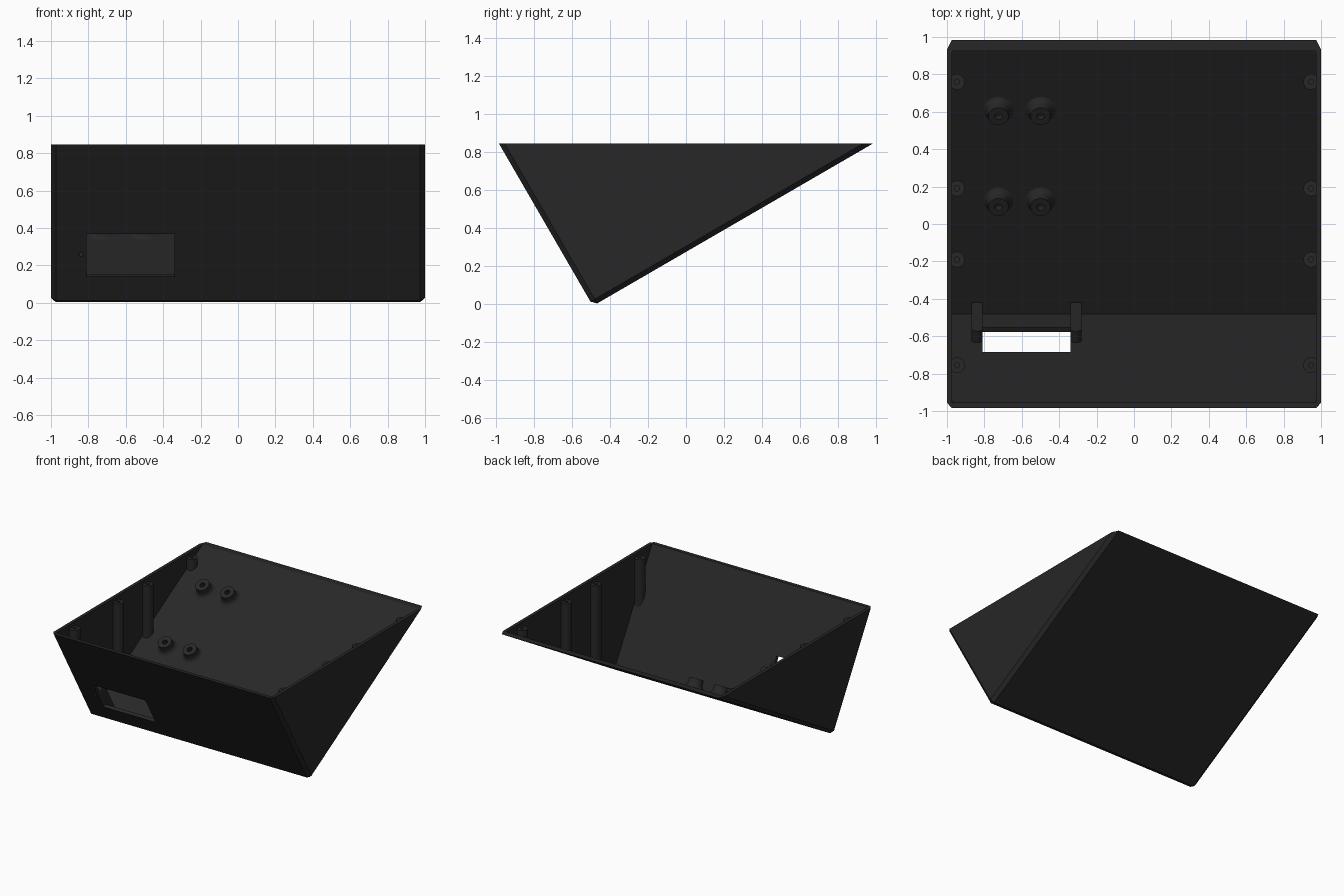
import bpy, bmesh, math
from mathutils import Matrix, Vector

if "Cube" in bpy.data.objects:
    bpy.data.objects.remove(bpy.data.objects["Cube"])

black = bpy.data.materials.new("matte black")
black.diffuse_color = (0.02, 0.02, 0.02, 1)
black.use_nodes = True
black.node_tree.nodes["Principled BSDF"].inputs["Base Color"].default_value = black.diffuse_color

TOP, WALL = 0.845, 0.027
CORNER = Vector((0, -0.49, -0.01))          # sharp bottom corner of the wedge
FRONT, BACK = -0.985, 0.985                 # rim ends
WALL_FRAME = Matrix.Translation(CORNER) @ Matrix.Rotation(math.radians(120), 4, 'X')
SLOPE = Matrix.Rotation(math.radians(30), 4, 'X')


def finish(bm, name, smooth=False):
    bmesh.ops.recalc_face_normals(bm, faces=bm.faces)
    me = bpy.data.meshes.new(name)
    bm.to_mesh(me)
    bm.free()
    me.materials.append(black)
    ob = bpy.data.objects.new(name, me)
    bpy.context.collection.objects.link(ob)
    if smooth:
        bpy.ops.object.select_all(action='DESELECT')
        ob.select_set(True)
        bpy.context.view_layer.objects.active = ob
        bpy.ops.object.shade_smooth_by_angle(angle=math.radians(35))
    return ob


def extrude(points, vec):
    """Solid from a closed outline swept along a vector."""
    bm = bmesh.new()
    face = bm.faces.new([bm.verts.new(p) for p in points])
    out = bmesh.ops.extrude_face_region(bm, geom=[face], use_keep_orig=True)
    verts = [v for v in out["geom"] if isinstance(v, bmesh.types.BMVert)]
    bmesh.ops.translate(bm, verts=verts, vec=vec)
    return bm


def lathe(profile, n=32):
    """Rings of (radius, z) points around the z axis."""
    bm = bmesh.new()
    rings = [[bm.verts.new((r * math.cos(2 * math.pi * i / n),
                            r * math.sin(2 * math.pi * i / n), z))
              for i in range(n)] for r, z in profile]
    for a, b in zip(rings, rings[1:]):
        for i in range(n):
            j = (i + 1) % n
            bm.faces.new((a[i], a[j], b[j], b[i]))
    bm.faces.new(rings[0])
    return bm, rings[-1]


def cut(ob, cutters):
    for c in cutters:
        m = ob.modifiers.new("cut", 'BOOLEAN')
        m.object, m.operation, m.solver = c, 'DIFFERENCE', 'EXACT'
    bpy.context.view_layer.update()
    me = bpy.data.meshes.new_from_object(
        ob.evaluated_get(bpy.context.evaluated_depsgraph_get()))
    ob.modifiers.clear()
    ob.data = me


def wedge(half, corner, front, back, top):
    pts = [(-half, front, top), (-half, corner.y, corner.z), (-half, back, top)]
    return extrude(pts, (2 * half, 0, 0))


# Outer wedge with chamfered edges everywhere but the rim
bm = wedge(1.0, CORNER, FRONT, BACK, TOP)
edges = [e for e in bm.edges if min(v.co.z for v in e.verts) < 0.5]
bmesh.ops.bevel(bm, geom=edges, offset=0.026, segments=1, affect='EDGES', profile=0.5)
shell = finish(bm, "case_shell")

# Cavity, extended above the rim along the same wall angles
inner = CORNER + Vector((0, 0.866 - 0.5, 0.5 + 0.866)) * WALL
df, db = Vector((0, FRONT, TOP)) - CORNER, Vector((0, BACK, TOP)) - CORNER
rise = 1.0 - inner.z
cavity = finish(wedge(1 - WALL, inner, inner.y + df.y / df.z * rise,
                      inner.y + db.y / db.z * rise, 1.0), "cavity_cutter")

# Socket opening and its screw holes, square to the front wall
bm = extrude([(-0.81, 0.173, 0.06), (-0.34, 0.173, 0.06),
              (-0.34, 0.437, 0.06), (-0.81, 0.437, 0.06)], (0, 0, -0.13))
bm.transform(WALL_FRAME)
slot = finish(bm, "slot_cutter")
holes = []
for x in (-0.84, -0.31):
    bm = bmesh.new()
    bmesh.ops.create_cone(bm, cap_ends=True, segments=20, radius1=0.012, radius2=0.012,
                          depth=0.13, matrix=Matrix.Translation((x, 0.308, -0.015)))
    bm.transform(WALL_FRAME)
    holes.append(finish(bm, "screw_hole_cutter"))
cut(shell, [cavity, slot] + holes)

# Round-topped screw blocks beside the opening
for x, hole in zip((-0.84, -0.31), holes):
    arc = [(x + 0.03 * math.cos(math.pi * i / 12),
            0.306 + 0.03 * math.sin(math.pi * i / 12), -0.015) for i in range(13)]
    bm = extrude(arc + [(x - 0.03, 0.015, -0.015), (x + 0.03, 0.015, -0.015)], (0, 0, -0.082))
    bm.transform(WALL_FRAME)
    block = finish(bm, "socket_screw_block", True)
    cut(block, [hole])

for c in [cavity, slot] + holes:
    bpy.data.objects.remove(c)

# Lid screw posts along both side walls, trimmed to the sloping walls
PT = 0.815
for side in (-1, 1):
    for y in (-0.755, -0.19, 0.19, 0.76):
        bm, foot = lathe([(0.014, PT - 0.03), (0.014, PT), (0.042, PT), (0.042, 0)])
        bm.transform(Matrix.Translation((side * 0.947, y, 0)))
        for v in foot:
            dy = v.co.y - inner.y
            v.co.z = inner.z - 0.005 + max(dy * df.z / df.y, dy * db.z / db.y)
        finish(bm, "lid_screw_post", True)

# Flared board standoffs, square to the sloping floor
for x in (-0.725, -0.5):
    for y in (0.61, 0.125):
        bm, _ = lathe([(0.02, 0.025), (0.02, 0.07), (0.054, 0.07), (0.056, 0.03),
                       (0.062, 0.014), (0.072, 0.004), (0.085, -0.002)])
        z = inner.z + (y - inner.y) * db.z / db.y
        bm.transform(Matrix.Translation((x, y, z)) @ SLOPE)
        finish(bm, "board_standoff", True)
